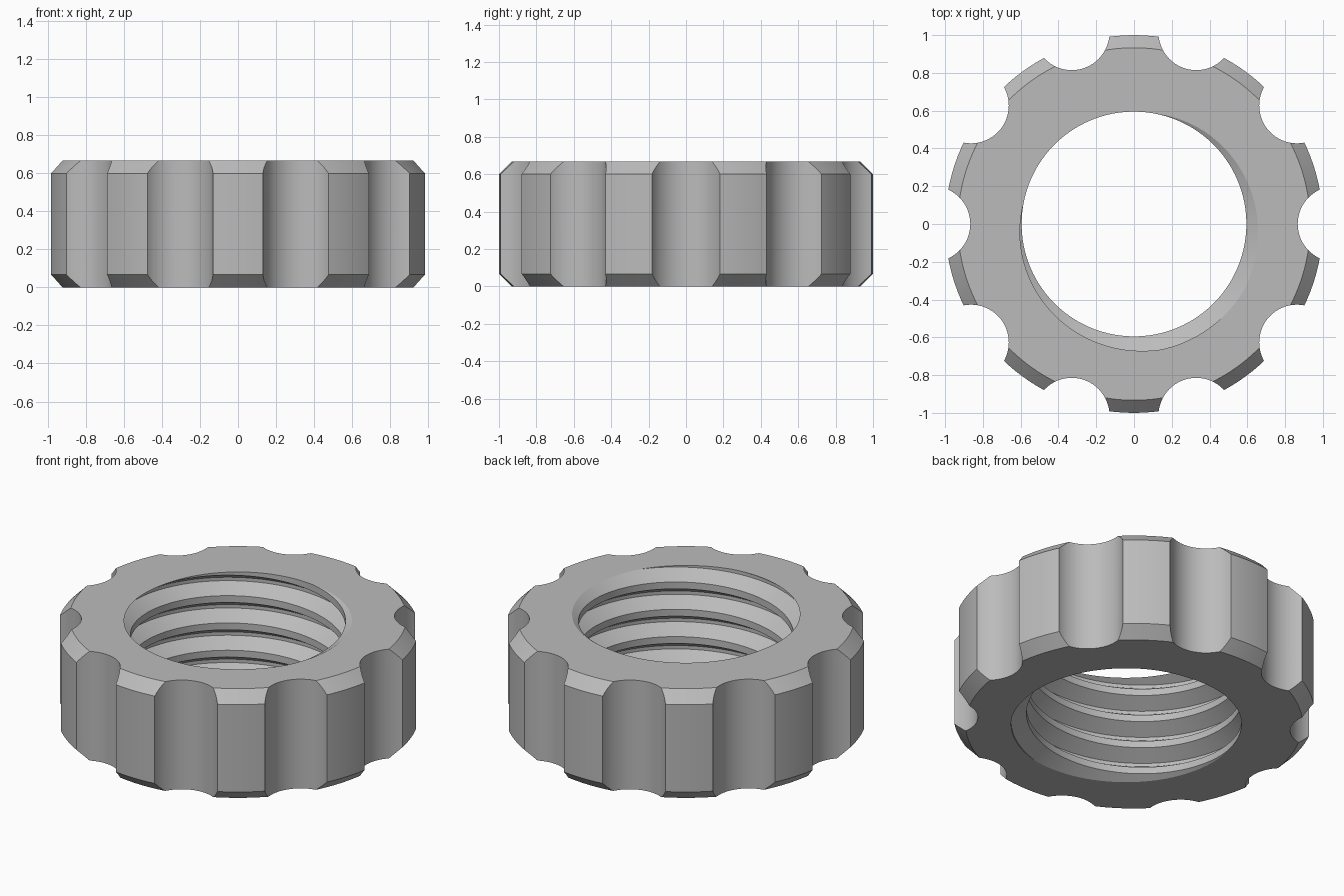
import bpy, bmesh
from math import cos, sin, pi, tau, radians

cube = bpy.data.objects.get("Cube")
if cube:
    bpy.data.objects.remove(cube)

HEIGHT, CHAMFER = 0.667, 0.067
PITCH, MINOR, MAJOR = 0.1667, 0.595, 0.68
CREST_ANGLE = radians(125)      # where the thread crest meets the top face
SEGMENTS = 120

steel = bpy.data.materials.new("grey metal")
steel.use_nodes = True
steel.diffuse_color = (0.5, 0.5, 0.5, 1)
steel.node_tree.nodes["Principled BSDF"].inputs["Base Color"].default_value = (0.5, 0.5, 0.5, 1)


def make_object(name, bm):
    bmesh.ops.recalc_face_normals(bm, faces=bm.faces)
    mesh = bpy.data.meshes.new(name)
    bm.to_mesh(mesh)
    bm.free()
    mesh.materials.append(steel)
    obj = bpy.data.objects.new(name, mesh)
    bpy.context.collection.objects.link(obj)
    return obj


def polar(radius, angle, z):
    return (radius * cos(angle), radius * sin(angle), z)


def chamfered_disc():
    bm = bmesh.new()
    profile = [(1 - CHAMFER, 0), (1, CHAMFER), (1, HEIGHT - CHAMFER), (1 - CHAMFER, HEIGHT)]
    rings = [[bm.verts.new(polar(r, tau * i / SEGMENTS, z)) for i in range(SEGMENTS)]
             for r, z in profile]
    for low, high in zip(rings, rings[1:]):
        for i in range(SEGMENTS):
            bm.faces.new((low[i - 1], low[i], high[i], high[i - 1]))
    bm.faces.new(rings[0])
    bm.faces.new(rings[-1])
    return make_object("grip_nut", bm)


def grip_cutters():
    bm = bmesh.new()
    for k in range(10):
        made = bmesh.ops.create_cone(bm, cap_ends=True, segments=64,
                                     radius1=0.2, radius2=0.2, depth=2)
        bmesh.ops.translate(bm, verts=made["verts"], vec=polar(1.0667, tau * k / 10, HEIGHT / 2))
    return make_object("grip_cutter", bm)


def thread_cutter():
    # Helical rows: crest flat, flank, root flat, flank, repeated each pitch
    bm = bmesh.new()
    profile = [(-0.125, MINOR), (0.125, MINOR), (0.4375, MAJOR), (0.5625, MAJOR)]
    rows = []
    for turn in range(-7, 3):
        for phase, radius in profile:
            rows.append([bm.verts.new(polar(
                radius, CREST_ANGLE + tau * i / SEGMENTS,
                HEIGHT + PITCH * (turn + phase + i / SEGMENTS))) for i in range(SEGMENTS)])
    # Each row runs on into the row one pitch higher
    for k in range(len(rows) - 1):
        low, high = rows[k], rows[k + 1]
        for i in range(SEGMENTS - 1):
            bm.faces.new((low[i], low[i + 1], high[i + 1], high[i]))
        if k + 5 < len(rows):
            bm.faces.new((low[-1], rows[k + 4][0], rows[k + 5][0], high[-1]))
    # Close both ends with a fan
    ends = [bm.verts.new((0, 0, z)) for z in (-1, HEIGHT + 1)]
    for edge in [e for e in bm.edges if e.is_boundary]:
        a, b = edge.verts
        bm.faces.new((a, b, ends[int(a.co.z > HEIGHT / 2)]))
    return make_object("thread_cutter", bm)


def cut(target, cutter):
    cutter.hide_render = True
    mod = target.modifiers.new("cut", "BOOLEAN")
    mod.operation, mod.solver, mod.object = "DIFFERENCE", "EXACT", cutter
    bpy.context.view_layer.objects.active = target
    bpy.ops.object.modifier_apply(modifier=mod.name)
    bpy.data.objects.remove(cutter)


# Nut body, grip scallops and threaded bore
nut = chamfered_disc()
cut(nut, grip_cutters())
cut(nut, thread_cutter())

bpy.ops.object.select_all(action="DESELECT")
nut.select_set(True)
bpy.context.view_layer.objects.active = nut
bpy.ops.object.shade_smooth_by_angle(angle=radians(25))
